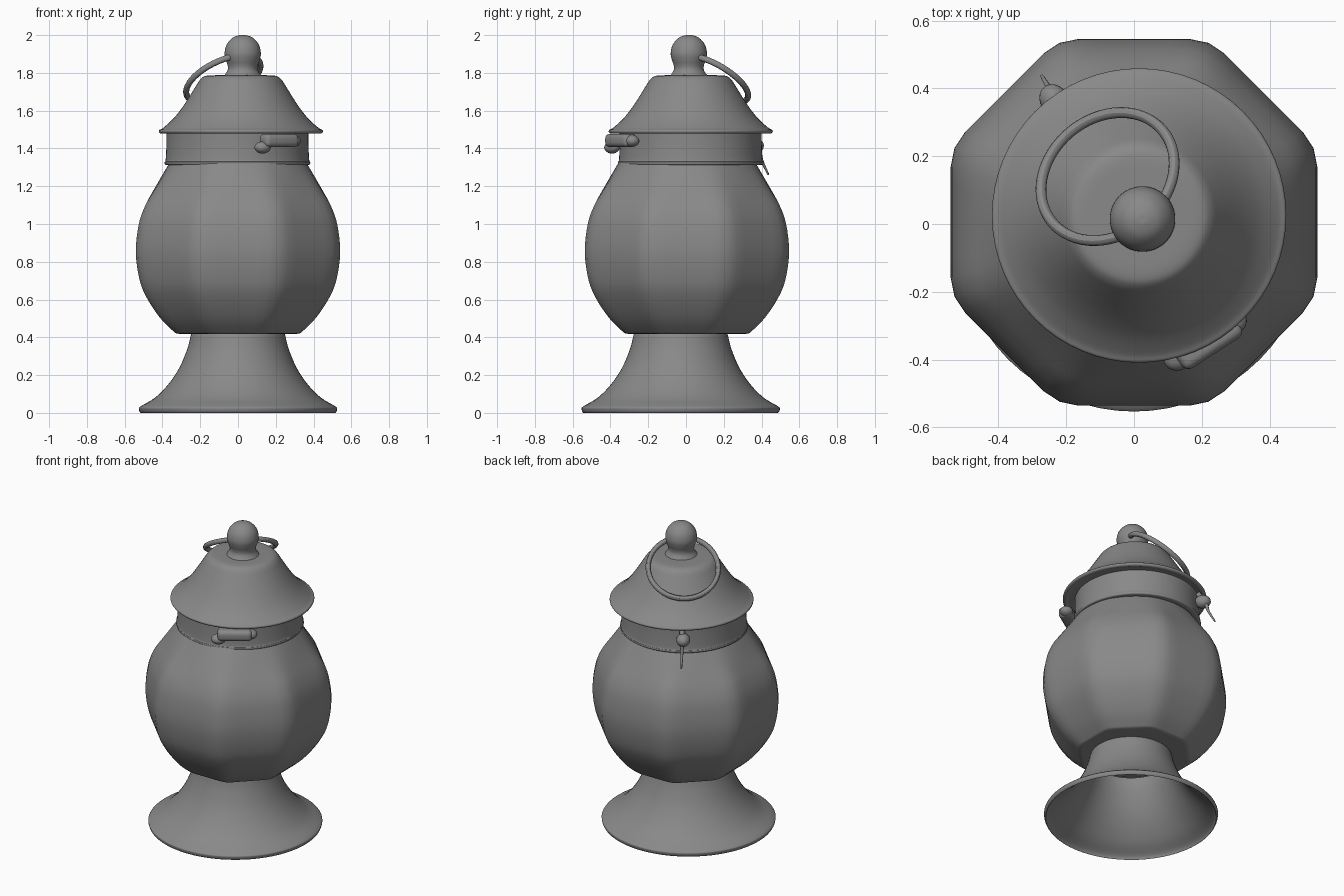
import bpy, bmesh, math
from mathutils import Vector, Matrix

old = bpy.data.objects.get("Cube")
if old:
    bpy.data.objects.remove(old, do_unlink=True)

TONE = 0.25
grey = bpy.data.materials.new("plain_grey")
grey.use_nodes = True
grey.diffuse_color = (TONE, TONE, TONE, 1)
grey.node_tree.nodes["Principled BSDF"].inputs["Base Color"].default_value = (TONE, TONE, TONE, 1)


def finish(name, bm, angle=40):
    bmesh.ops.remove_doubles(bm, verts=bm.verts, dist=0.0004)
    bmesh.ops.recalc_face_normals(bm, faces=bm.faces)
    mesh = bpy.data.meshes.new(name)
    bm.to_mesh(mesh)
    bm.free()
    mesh.materials.append(grey)
    obj = bpy.data.objects.new(name, mesh)
    bpy.context.collection.objects.link(obj)
    bpy.ops.object.select_all(action='DESELECT')
    obj.select_set(True)
    bpy.context.view_layer.objects.active = obj
    bpy.ops.object.shade_smooth_by_angle(angle=math.radians(angle))
    return obj


def smooth_path(points, steps=4):
    """Catmull-Rom through the points; a repeated point makes a corner."""
    pts = [Vector(p) for p in points]
    pts = [pts[0]] + pts + [pts[-1]]
    out = []
    for a, b, c, d in zip(pts, pts[1:], pts[2:], pts[3:]):
        for i in range(steps):
            t = i / steps
            out.append(0.5 * (2 * b + (c - a) * t + (2 * a - 5 * b + 4 * c - d) * t ** 2
                              + (3 * b - a - 3 * c + d) * t ** 3))
    return out + [pts[-1]]


def lathe(name, profile, centre, facet=lambda z: 0, segs=64, angle=40):
    """Spin (radius, height) points; facet(z) pushes rings towards an octagon."""
    bm = bmesh.new()
    rings = []
    for r, z in smooth_path(profile):
        r, ring = max(r, 0), []
        for k in range(segs):
            a = math.tau * k / segs
            off = (a + math.pi / 8) % (math.pi / 4) - math.pi / 8
            grow = 1 + facet(z) * (min(1 / math.cos(off), 1.06) - 1)
            ring.append(bm.verts.new((centre[0] + r * grow * math.cos(a),
                                      centre[1] + r * grow * math.sin(a), z)))
        rings.append(ring)
    for lo, hi in zip(rings, rings[1:]):
        for k in range(segs):
            n = (k + 1) % segs
            bm.faces.new((lo[k], lo[n], hi[n], hi[k]))
    return finish(name, bm, angle)


def blob(name, loc, size, turn=0):
    bm = bmesh.new()
    bmesh.ops.create_uvsphere(bm, u_segments=20, v_segments=12, radius=1)
    bm.transform(Matrix.Translation(loc) @ Matrix.Rotation(turn, 4, 'Z')
                 @ Matrix.Diagonal((*size, 1)))
    return finish(name, bm)


# Hollow flared foot
lathe("foot", [(0.24, 0.43), (0.25, 0.41), (0.268, 0.34), (0.31, 0.24), (0.37, 0.15),
               (0.44, 0.08), (0.515, 0.035), (0.525, 0.02), (0.515, 0.0), (0.50, 0.02),
               (0.43, 0.07), (0.355, 0.15), (0.295, 0.24), (0.25, 0.34), (0.235, 0.41)],
      (0.0, -0.028))

# Eight-sided rounded body
lathe("body", [(0, 0.425), (0.27, 0.42), (0.32, 0.42), (0.345, 0.435), (0.41, 0.5),
               (0.478, 0.6), (0.52, 0.7), (0.541, 0.85), (0.525, 1.0), (0.49, 1.1),
               (0.435, 1.2), (0.365, 1.32), (0.34, 1.36)],
      (0, 0.005), facet=lambda z: max(0, min(1, (1.36 - z) / 0.25)), angle=60)

# Collar with a small lip
lathe("collar", [(0.33, 1.32), (0.36, 1.312), (0.383, 1.315), (0.385, 1.328),
                 (0.38, 1.34), (0.376, 1.42), (0.376, 1.5)], (-0.003, 0.025))

# Bell shaped lid with a flared rim
lathe("lid", [(0, 1.485), (0.36, 1.485), (0.415, 1.478), (0.432, 1.484), (0.432, 1.497),
              (0.41, 1.51), (0.36, 1.555), (0.315, 1.61), (0.275, 1.67), (0.238, 1.73),
              (0.212, 1.768), (0.18, 1.785), (0.1, 1.788), (0, 1.79)], (0.015, 0.025))

# Ball finial on a short neck
KNOB = (0.025, 0.015)
lathe("finial", [(0.105, 1.78), (0.095, 1.79), (0.08, 1.815), (0.08, 1.84), (0.09, 1.87),
                 (0.096, 1.905), (0.085, 1.95), (0.055, 1.985), (0.02, 1.999), (0, 2.0)], KNOB)

# Pull ring threaded through the finial, leaning back
bpy.ops.mesh.primitive_torus_add(major_segments=64, minor_segments=12,
                                 major_radius=0.212, minor_radius=0.016)
ring = bpy.context.object
ring.name = "pull_ring"
ring.data.materials.append(grey)
ring.matrix_world = (Matrix.Translation((-0.078, 0.14, 1.768))
                     @ Matrix.Rotation(math.radians(129.5), 4, 'Z')
                     @ Matrix.Rotation(math.radians(36), 4, 'Y'))
bpy.ops.object.shade_smooth_by_angle()

# Front clasp: rounded plate with swollen ends
TURN = math.radians(33)
bm = bmesh.new()
bmesh.ops.create_cube(bm, size=1)
bm.transform(Matrix.Diagonal((0.21, 0.085, 0.07, 1)))
bmesh.ops.bevel(bm, geom=bm.edges[:], offset=0.025, segments=4, affect='EDGES', profile=0.5)
bm.transform(Matrix.Translation((0.218, -0.345, 1.442)) @ Matrix.Rotation(TURN, 4, 'Z'))
finish("clasp_plate", bm, 60)
along = Vector((math.cos(TURN), math.sin(TURN), 0))
for side, drop in ((-1, 0.045), (1, 0.01)):
    spot = Vector((0.21, -0.34, 1.45)) + along * side * 0.095 - Vector((0, 0, drop))
    blob("clasp_end_" + ("right" if side < 0 else "left"), spot, (0.045, 0.04, 0.032), TURN)

# Back latch: button with a thin hanging tail
blob("latch_button", (-0.235, 0.365, 1.415), (0.042, 0.05, 0.04), math.radians(33))
curve = bpy.data.curves.new("latch_tail", 'CURVE')
curve.dimensions = '3D'
curve.bevel_depth = 0.017
curve.bevel_resolution = 3
curve.use_fill_caps = True
curve.materials.append(grey)
tail = [(-0.215, 0.345, 1.47), (-0.24, 0.385, 1.40), (-0.25, 0.4, 1.34), (-0.272, 0.437, 1.26)]
spline = curve.splines.new('POLY')
path = smooth_path(tail)
spline.points.add(len(path) - 1)
for i, (point, co) in enumerate(zip(spline.points, path)):
    point.co = (*co, 1)
    point.radius = 1 - 0.8 * i / len(path)
bpy.context.collection.objects.link(bpy.data.objects.new("latch_tail", curve))
